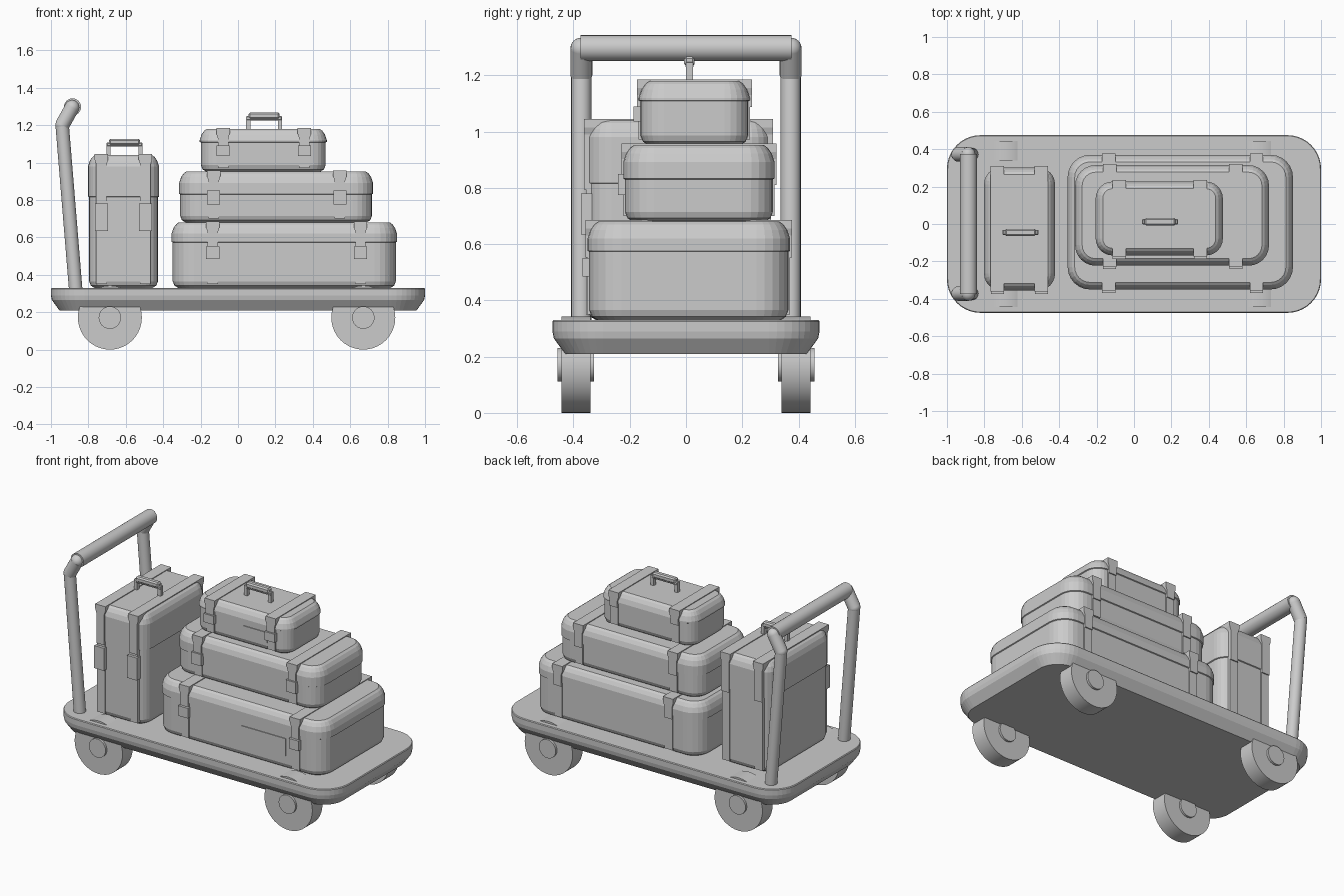
import bpy, bmesh, math
from mathutils import Vector

cube = bpy.data.objects.get("Cube")
if cube:
    bpy.data.objects.remove(cube)

grey = bpy.data.materials.new("plain grey")
grey.use_nodes = True
tone = (0.6, 0.6, 0.6, 1)
grey.diffuse_color = tone
grey.node_tree.nodes["Principled BSDF"].inputs["Base Color"].default_value = tone


def finish(bm, name, smooth=False):
    bmesh.ops.recalc_face_normals(bm, faces=bm.faces)
    mesh = bpy.data.meshes.new(name)
    bm.to_mesh(mesh)
    bm.free()
    mesh.materials.append(grey)
    ob = bpy.data.objects.new(name, mesh)
    bpy.context.collection.objects.link(ob)
    if smooth:
        bpy.ops.object.select_all(action='DESELECT')
        ob.select_set(True)
        bpy.context.view_layer.objects.active = ob
        bpy.ops.object.shade_smooth_by_angle(angle=math.radians(30))
    return ob


def rounded_loft(name, x, y, radius, profile, steps=6):
    """Stack rounded rectangles; profile holds (inset, height) pairs."""
    bm = bmesh.new()
    cx, cy = sum(x) / 2, sum(y) / 2
    hx, hy = (x[1] - x[0]) / 2, (y[1] - y[0]) / 2
    rings = []
    for inset, z in profile:
        r = radius - inset
        ring = []
        for quarter, (sx, sy) in enumerate([(1, 1), (-1, 1), (-1, -1), (1, -1)]):
            for i in range(steps + 1):
                a = (quarter + i / steps) * math.pi / 2
                ring.append(bm.verts.new((cx + sx * (hx - radius) + r * math.cos(a),
                                          cy + sy * (hy - radius) + r * math.sin(a), z)))
        rings.append(ring)
    for low, high in zip(rings, rings[1:]):
        n = len(low)
        for i in range(n):
            bm.faces.new((low[i], low[(i + 1) % n], high[(i + 1) % n], high[i]))
    bm.faces.new(rings[0])
    bm.faces.new(rings[-1])
    return finish(bm, name)


def box(name, x, y, z, bevel=0):
    bm = bmesh.new()
    bmesh.ops.create_cube(bm, size=1)
    for v in bm.verts:
        v.co = [(a + b) / 2 + c * (b - a) for c, (a, b) in zip(v.co, (x, y, z))]
    if bevel:
        bmesh.ops.bevel(bm, geom=bm.edges[:], offset=bevel, segments=1, affect='EDGES')
    return finish(bm, name)


def rod(name, start, end, radius, sides=24):
    start, end = Vector(start), Vector(end)
    axis = end - start
    bm = bmesh.new()
    bmesh.ops.create_cone(bm, cap_ends=True, segments=sides, radius1=radius,
                          radius2=radius, depth=axis.length)
    bm.transform(axis.to_track_quat('Z', 'Y').to_matrix().to_4x4())
    bmesh.ops.translate(bm, vec=(start + end) / 2, verts=bm.verts)
    return finish(bm, name, True)


def ball(name, centre, radius):
    bm = bmesh.new()
    bmesh.ops.create_uvsphere(bm, u_segments=20, v_segments=12, radius=radius)
    bmesh.ops.translate(bm, vec=centre, verts=bm.verts)
    return finish(bm, name, True)


def lid_strap(name, cx, y, bottom, top):
    """Strap over the lid, flaring out at the top edge."""
    bm = bmesh.new()
    outline = [(-0.028, bottom), (0.028, bottom), (0.028, top - 0.055),
               (0.036, top - 0.03), (0.036, top), (-0.036, top),
               (-0.036, top - 0.03), (-0.028, top - 0.055)]
    face = bm.faces.new([bm.verts.new((cx + dx, y[0], z)) for dx, z in outline])
    moved = bmesh.ops.extrude_face_region(bm, geom=[face])["geom"]
    bmesh.ops.translate(bm, vec=(0, y[1] - y[0], 0),
                        verts=[g for g in moved if isinstance(g, bmesh.types.BMVert)])
    return finish(bm, name)


def suitcase(name, x, y, z, seam, radius, straps, buckle):
    base, top = z
    rounded_loft(name + "_body", x, y, radius,
                 [(0.035, base), (0.015, base + 0.012), (0.006, base + 0.035),
                  (0.006, seam + 0.01)])
    rounded_loft(name + "_lid", x, y, radius,
                 [(0.006, seam), (0, seam + 0.003), (0, top - 0.06),
                  (0.01, top - 0.03), (0.024, top - 0.01), (0.038, top)])
    for i, cx in enumerate(straps):
        tag = f"{name}_{('right', 'left')[i]}"
        lid_strap(tag + "_lid_strap", cx, (y[0] - 0.007, y[1] + 0.007), seam - 0.02, top + 0.005)
        box(tag + "_body_strap", (cx - 0.028, cx + 0.028), (y[0], y[1]),
            (base + 0.02, seam))
        box(tag + "_buckle", (cx - 0.035, cx + 0.035), (y[0] - 0.018, y[0] + 0.02), buckle)


def carry_handle(name, cx, cy, z):
    for side in (-1, 1):
        px = cx + side * 0.085
        box(name + "_post", (px - 0.011, px + 0.011), (cy - 0.012, cy + 0.012),
            (z - 0.01, z + 0.065))
    box(name + "_crossbar", (cx - 0.096, cx + 0.096), (cy - 0.014, cy + 0.014),
        (z + 0.045, z + 0.068), 0.005)
    box(name + "_grip", (cx - 0.083, cx + 0.083), (cy - 0.019, cy + 0.019),
        (z + 0.053, z + 0.087), 0.008)


# Cart deck
rounded_loft("deck", (-1, 1), (-0.475, 0.475), 0.18,
             [(0.045, 0.21), (0.005, 0.265), (0, 0.29), (0, 0.325), (0.004, 0.33)], 10)

# Wheels with hubs
for wx in (-0.685, 0.67):
    for side in (-1, 1):
        rod("wheel", (wx, side * 0.34, 0.171), (wx, side * 0.443, 0.171), 0.171, 40)
        rod("wheel_hub", (wx, side * 0.327, 0.171), (wx, side * 0.457, 0.171), 0.06)

# Push handle
for side in (-1, 1):
    py = side * 0.372
    rod("handle_post", (-0.866, py, 0.3), (-0.94, py, 1.2), 0.036)
    ball("handle_elbow", (-0.94, py, 1.2), 0.037)
    rod("handle_neck", (-0.94, py, 1.2), (-0.887, py, 1.295), 0.039)
    ball("handle_corner", (-0.887, py, 1.295), 0.039)
rod("push_bar", (-0.885, -0.375, 1.297), (-0.885, 0.375, 1.297), 0.046)

# Stacked cases
suitcase("large_case", (-0.355, 0.85), (-0.35, 0.37), (0.33, 0.68), 0.573, 0.12,
         (-0.135, 0.655), (0.485, 0.55))
suitcase("medium_case", (-0.315, 0.722), (-0.223, 0.315), (0.68, 0.952), 0.83, 0.11,
         (-0.13, 0.545), (0.775, 0.85))
suitcase("small_case", (-0.205, 0.475), (-0.168, 0.227), (0.952, 1.18), 1.108, 0.09,
         (-0.08, 0.355), (1.035, 1.09))
carry_handle("small_case_handle", 0.14, 0.012, 1.18)

# Upright case
suitcase("upright_case", (-0.802, -0.422), (-0.355, 0.302), (0.33, 1.04), 0.815, 0.09,
         (-0.73, -0.495), (0.635, 0.78))
carry_handle("upright_case_handle", -0.607, -0.045, 1.04)

# Label plates
box("large_case_label", (0.27, 0.585), (-0.349, -0.342), (0.42, 0.53))
box("small_case_label", (0.15, 0.325), (-0.167, -0.16), (1.01, 1.075))
